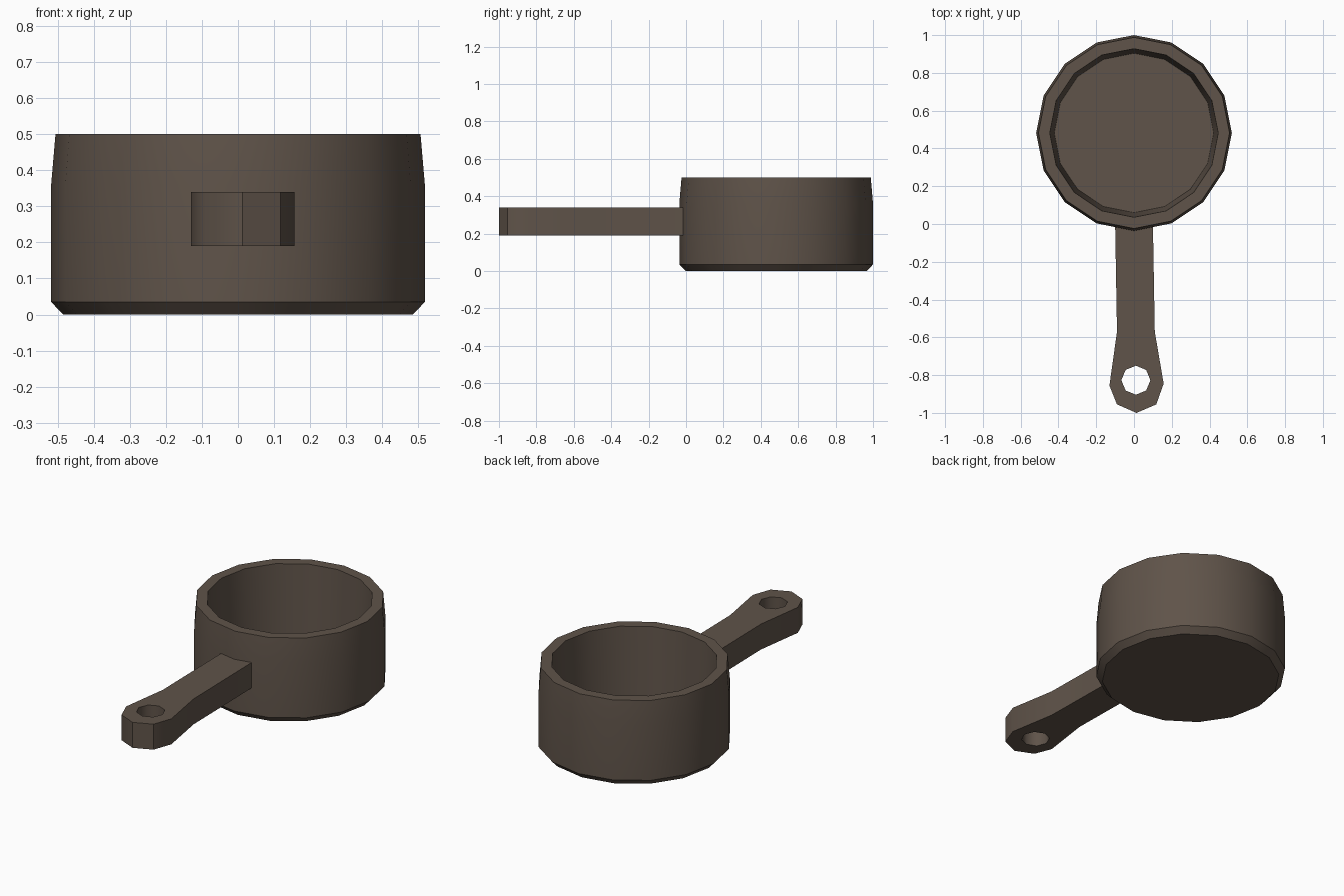
import bpy, bmesh, math
from mathutils import Vector

if "Cube" in bpy.data.objects:
    bpy.data.objects.remove(bpy.data.objects["Cube"])

mat = bpy.data.materials.new("dark brown")
mat.diffuse_color = (0.115, 0.087, 0.067, 1)
mat.use_nodes = True
mat.node_tree.nodes["Principled BSDF"].inputs["Base Color"].default_value = mat.diffuse_color


def finish(bm, name, angle):
    bmesh.ops.recalc_face_normals(bm, faces=bm.faces)
    me = bpy.data.meshes.new(name)
    bm.to_mesh(me)
    bm.free()
    ob = bpy.data.objects.new(name, me)
    bpy.context.collection.objects.link(ob)
    me.materials.append(mat)
    bpy.ops.object.select_all(action='DESELECT')
    ob.select_set(True)
    bpy.context.view_layer.objects.active = ob
    bpy.ops.object.shade_smooth_by_angle(angle=math.radians(angle))
    return ob


# pot body: (radius, z) profile turned around 16 sides, closed by base and floor
N = 16
profile = [(0.485, 0), (0.518, 0.035), (0.518, 0.36), (0.506, 0.5),
           (0.446, 0.5), (0.422, 0.06)]
bm = bmesh.new()
rings = [[bm.verts.new((r * math.cos(2 * math.pi * i / N),
                        0.482 + r * math.sin(2 * math.pi * i / N), z))
          for i in range(N)] for r, z in profile]
for a, b in zip(rings, rings[1:]):
    for i in range(N):
        j = (i + 1) % N
        bm.faces.new((a[i], a[j], b[j], b[i]))
bm.faces.new(rings[0])
bm.faces.new(rings[-1])
finish(bm, "pot_body", 30)

# handle: flat outline with an octagonal hanging hole, extruded upward
outline = [(0.10, 0.01), (-0.10, 0.01), (-0.09, -0.57), (-0.13, -0.855), (-0.09, -0.955),
           (0.013, -1.0), (0.118, -0.955), (0.157, -0.845), (0.11, -0.57)]
hole = [(0.01 + 0.077 * math.sin(k * math.pi / 4),
         -0.827 + 0.077 * math.cos(k * math.pi / 4)) for k in range(8)]
bm = bmesh.new()
edges = []
for loop in (outline, hole):
    vs = [bm.verts.new((x, y, 0.19)) for x, y in loop]
    edges += [bm.edges.new((vs[i], vs[i - 1])) for i in range(len(vs))]
bmesh.ops.triangle_fill(bm, edges=edges, use_beauty=True, normal=Vector((0, 0, 1)))
# keep the hole open
bmesh.ops.delete(bm, geom=[f for f in bm.faces if
                 (f.calc_center_median() - Vector((0.01, -0.827, 0.19))).length < 0.07
                 and all((v.co - Vector((0.01, -0.827, 0.19))).length < 0.08 for v in f.verts)],
                 context='FACES_ONLY')
ext = bmesh.ops.extrude_face_region(bm, geom=bm.faces[:], use_keep_orig=True)
bmesh.ops.translate(bm, vec=(0, 0, 0.15),
                    verts=[g for g in ext["geom"] if isinstance(g, bmesh.types.BMVert)])
finish(bm, "handle", 46)
